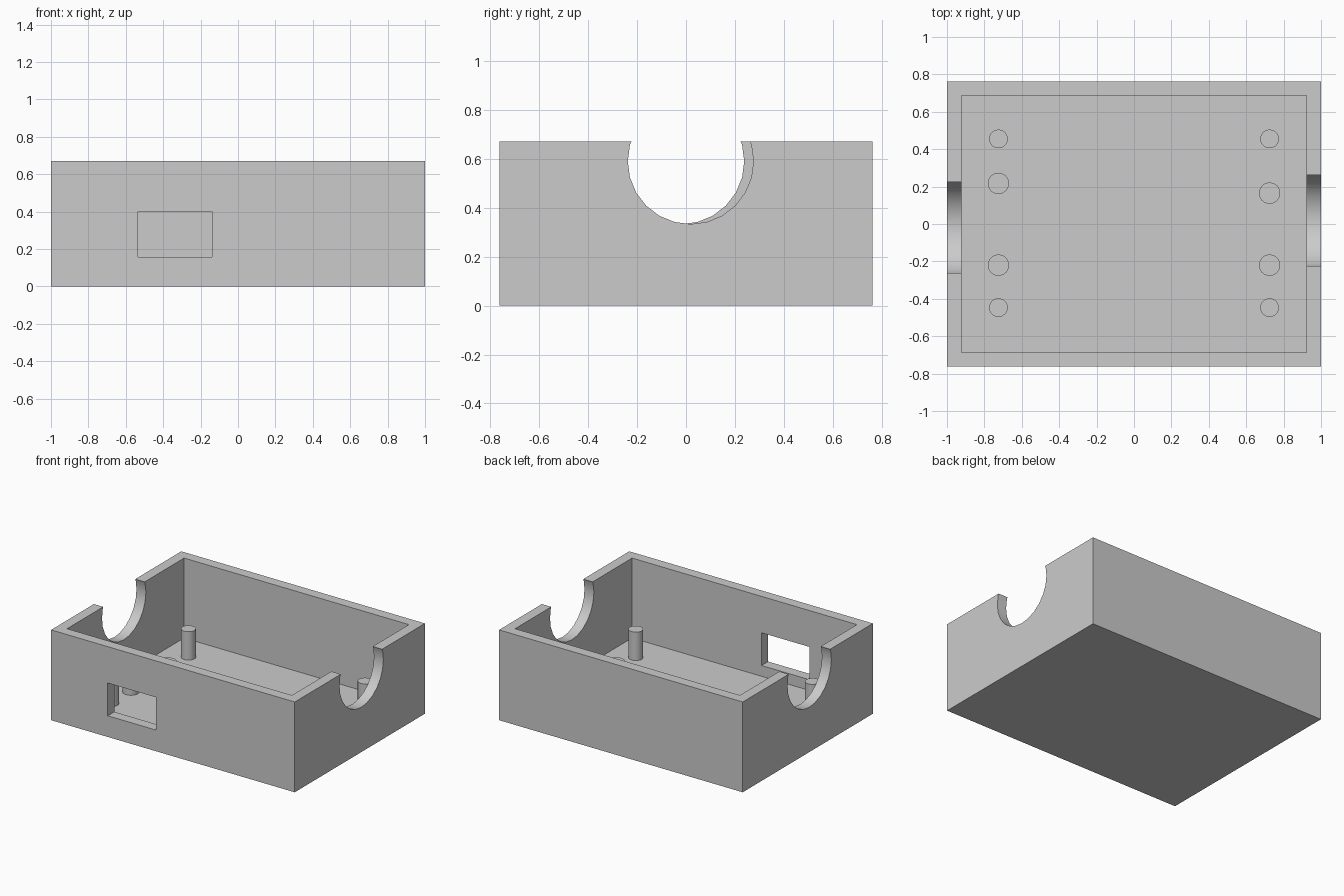
import bpy
import math

cube = bpy.data.objects.get("Cube")
if cube:
    bpy.data.objects.remove(cube, do_unlink=True)

grey = bpy.data.materials.new("plain grey")
grey.use_nodes = True
COLOUR = (0.6, 0.6, 0.6, 1)
grey.diffuse_color = COLOUR
grey.node_tree.nodes["Principled BSDF"].inputs["Base Color"].default_value = COLOUR

HALF_X, HALF_Y, HEIGHT = 1.0, 0.763, 0.67
WALL, FLOOR = 0.077, 0.077


def box(name, low, high):
    centre = [(a + b) / 2 for a, b in zip(low, high)]
    bpy.ops.mesh.primitive_cube_add(size=1, location=centre)
    ob = bpy.context.object
    ob.name = name
    ob.scale = [b - a for a, b in zip(low, high)]
    bpy.ops.object.transform_apply(location=False, rotation=False, scale=True)
    ob.data.materials.append(grey)
    return ob


def cylinder(name, radius, depth, location, rotation=(0, 0, 0)):
    bpy.ops.mesh.primitive_cylinder_add(vertices=24, radius=radius, depth=depth,
                                        location=location, rotation=rotation)
    ob = bpy.context.object
    ob.name = name
    ob.data.materials.append(grey)
    return ob


def smooth(ob):
    bpy.ops.object.select_all(action='DESELECT')
    ob.select_set(True)
    bpy.context.view_layer.objects.active = ob
    bpy.ops.object.shade_smooth_by_angle(angle=math.radians(30))


# Open tray and the shapes cut out of it
tray = box("open_tray", (-HALF_X, -HALF_Y, 0), (HALF_X, HALF_Y, HEIGHT))
cutters = [
    box("cavity_cutter", (WALL - HALF_X, WALL - HALF_Y, FLOOR),
        (HALF_X - WALL, HALF_Y - WALL, 1)),
    box("window_cutter", (-0.535, -0.9, 0.157), (-0.14, -0.6, 0.4)),
]
# Round notches in the two end walls, slightly offset from each other
for side, label in ((1, "left"), (-1, "right")):
    cutters.append(cylinder(label + "_notch_cutter", 0.257, 0.4,
                            (side, side * 0.019, 0.59), (0, math.pi / 2, 0)))

# Cut, then remove the helpers
for cutter in cutters:
    cutter.hide_render = True
    cut = tray.modifiers.new(cutter.name, 'BOOLEAN')
    cut.operation = 'DIFFERENCE'
    cut.solver = 'EXACT'
    cut.object = cutter
    bpy.context.view_layer.objects.active = tray
    bpy.ops.object.modifier_apply(modifier=cut.name)
    bpy.data.objects.remove(cutter, do_unlink=True)
smooth(tray)

# Standing pegs: tall thin ones outside, short wide ones inside
for side, label, short_y in ((1, "left", 0.165), (-1, "right", 0.217)):
    for kind, y, radius, top in (("tall_back", 0.455, 0.05, 0.288),
                                 ("short_back", short_y, 0.057, 0.138),
                                 ("short_front", -0.22, 0.057, 0.138),
                                 ("tall_front", -0.447, 0.05, 0.288)):
        peg = cylinder(f"{label}_{kind}_peg", radius, top - FLOOR,
                       (side * 0.725, y, (top + FLOOR) / 2))
        smooth(peg)
